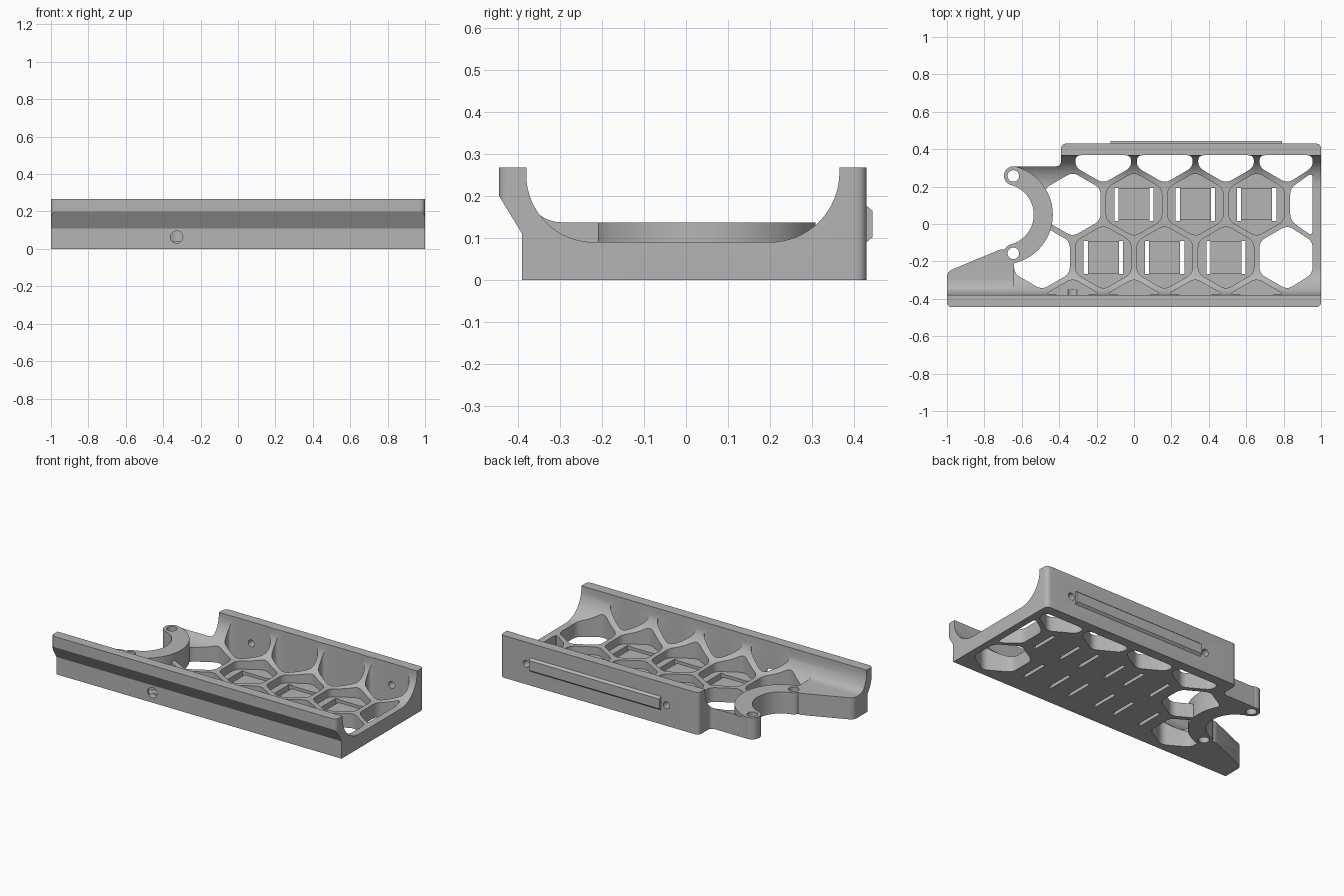
import bpy
import math
from mathutils import Vector

if "Cube" in bpy.data.objects:
    bpy.data.objects.remove(bpy.data.objects["Cube"])

grey = bpy.data.materials.new("plain grey")
grey.use_nodes = True
grey.diffuse_color = (0.46, 0.46, 0.46, 1)
grey.node_tree.nodes["Principled BSDF"].inputs["Base Color"].default_value = grey.diffuse_color


def prism(name, pts, lo, hi, axis="z"):
    """Extrude a 2D outline: (x, y) along z, (y, z) along x, or (x, z) along y."""
    place = {"z": lambda a, b, h: (a, b, h),
             "x": lambda a, b, h: (h, a, b),
             "y": lambda a, b, h: (a, h, b)}[axis]
    n = len(pts)
    verts = [place(a, b, h) for h in (lo, hi) for a, b in pts]
    faces = [tuple(range(n))[::-1], tuple(range(n, 2 * n))]
    faces += [(i, (i + 1) % n, (i + 1) % n + n, i + n) for i in range(n)]
    mesh = bpy.data.meshes.new(name)
    mesh.from_pydata(verts, [], faces)
    mesh.materials.append(grey)
    obj = bpy.data.objects.new(name, mesh)
    bpy.context.collection.objects.link(obj)
    # consistent outward normals
    bpy.context.view_layer.objects.active = obj
    obj.select_set(True)
    bpy.ops.object.mode_set(mode="EDIT")
    bpy.ops.mesh.select_all(action="SELECT")
    bpy.ops.mesh.normals_make_consistent(inside=False)
    bpy.ops.object.mode_set(mode="OBJECT")
    obj.select_set(False)
    return obj


def combine(obj, other, op):
    """Apply a boolean and discard the other object."""
    mod = obj.modifiers.new("bool", "BOOLEAN")
    mod.object, mod.operation, mod.solver = other, op, "EXACT"
    bpy.context.view_layer.objects.active = obj
    bpy.ops.object.modifier_apply(modifier=mod.name)
    bpy.data.objects.remove(other)


def rounded(pts, r, steps=5):
    """Round every corner of an outline."""
    out = []
    for i, p in enumerate(pts):
        p = Vector(p)
        a, b = Vector(pts[i - 1]) - p, Vector(pts[(i + 1) % len(pts)]) - p
        a *= min(r / a.length, 0.45)
        b *= min(r / b.length, 0.45)
        for k in range(steps + 1):
            t = k / steps
            out.append(tuple(p + a * (1 - t) ** 2 + b * t ** 2))
    return out


def arc(cx, cy, r, start, end, n=16):
    angles = [math.radians(start + (end - start) * k / n) for k in range(n + 1)]
    return [(cx + r * math.cos(a), cy + r * math.sin(a)) for a in angles]


def circle(cx, cy, r):
    return arc(cx, cy, r, 0, 345, 23)


def box(cx, cy, hx, hy):
    return [(cx - hx, cy - hy), (cx + hx, cy - hy), (cx + hx, cy + hy), (cx - hx, cy + hy)]


def cell(cx, cy):
    """Honeycomb cell kept clear of both walls and the end rim."""
    pts = []
    for k in range(6):
        a = math.radians(30 + 60 * k)
        p = (min(cx + 0.172 * math.cos(a), 0.955),
             max(-0.38, min(cy + 0.172 * math.sin(a), 0.368)))
        if all((Vector(p) - Vector(q)).length > 0.02 for q in pts):
            pts.append(p)
    return rounded(pts, 0.035)


RING_X, RING_Y, RING_R, END = -0.70, 0.05, 0.215, 75
FLOOR, SHELF = 0.09, 0.137

# Tray cross-section with curved inner walls and overhanging front lip
tray_profile = [(-0.39, 0), (0.43, 0), (0.43, 0.267), (0.365, 0.267)]
tray_profile += arc(0.2, 0.255, 0.165, 0, -90)
tray_profile += arc(-0.22, 0.25, 0.16, -90, -180)
tray_profile += [(-0.38, 0.267), (-0.445, 0.267), (-0.445, 0.2), (-0.39, 0.11)]

# Plan outline with curved bite and tapering tail
plan = [(-1, -0.445), (1, -0.445), (1, 0.43), (-0.39, 0.43), (-0.39, 0.308), (-0.645, 0.308)]
plan += arc(RING_X, RING_Y, RING_R, END, -END)
plan += [(-0.70, -0.13), (-1, -0.255)]
plan = rounded(plan, 0.03)

tray = prism("tray", tray_profile, -1.0, 1.0, "x")
combine(tray, prism("plan_cutter", plan, -0.1, 0.5), "INTERSECT")

# Cells: closed pockets with strap slots, and open holes
pitch, row = 0.328, 0.284
pockets = [(k * pitch, 0.105) for k in range(3)]
pockets += [((k - 0.5) * pitch, 0.105 - row) for k in range(3)]
holes = [(-pitch, 0.105), (3 * pitch, 0.105), (-1.5 * pitch, 0.105 - row), (2.5 * pitch, 0.105 - row)]
holes += [((k - 0.5) * pitch, 0.105 + row) for k in range(4)]
edge_pockets = [((k - 1) * pitch, 0.105 - 2 * row) for k in range(4)]

for c in holes:
    combine(tray, prism("hole_cutter", cell(*c), -0.1, 0.5), "DIFFERENCE")
for c in pockets + edge_pockets:
    combine(tray, prism("pocket_cutter", cell(*c), 0.04, 0.5), "DIFFERENCE")
for x, y in pockets:
    combine(tray, prism("recess_cutter", box(x, y, 0.086, 0.082), 0.022, 0.1), "DIFFERENCE")
    for side in (-1, 1):
        slot = box(x + side * 0.094, y, 0.011, 0.088)
        combine(tray, prism("slot_cutter", slot, -0.1, 0.1), "DIFFERENCE")

# Raised tail shelf blending into the front wall
shelf_profile = [(-0.388, 0.002), (0.1, 0.002), (0.1, SHELF)]
shelf_profile += arc(-0.295, SHELF + 0.09, 0.09, -90, -180, 10) + [(-0.388, 0.22)]
tail = prism("tail_shelf", shelf_profile, -1.1, -0.642, "x")
combine(tail, prism("plan_cutter", plan, -0.1, 0.5), "INTERSECT")
combine(tray, tail, "UNION")

# Curved bracket with round ends
lobe = 0.051
ring = arc(RING_X, RING_Y, RING_R + lobe, -END, END, 32)
for sign, turn in ((1, 0), (-1, 180)):
    a = math.radians(sign * END)
    end = (RING_X + RING_R * math.cos(a), RING_Y + RING_R * math.sin(a))
    if sign == 1:
        ring += arc(*end, lobe, END, END + 180, 12)[1:-1]
        ring += arc(RING_X, RING_Y, RING_R - lobe, END, -END, 32)
    else:
        ring += arc(*end, lobe, 180 - END, 360 - END, 12)[1:-1]
combine(tray, prism("bracket", ring, 0, SHELF), "UNION")
for sign in (1, -1):
    combine(tray, prism("screw_cutter", circle(-0.645, RING_Y + sign * 0.207, 0.031), -0.1, 0.5),
            "DIFFERENCE")

# Screw holes through the back and front walls
for x in (-0.5 * pitch, 2.5 * pitch):
    combine(tray, prism("screw_cutter", circle(x, 0.13, 0.022), 0.3, 0.5, "y"), "DIFFERENCE")
combine(tray, prism("screw_cutter", circle(-pitch, 0.063, 0.033), -0.5, -0.35, "y"), "DIFFERENCE")

# Raised bar on the back wall
bar_profile = [(0.42, 0.09), (0.43, 0.09), (0.444, 0.102), (0.444, 0.164), (0.43, 0.176), (0.42, 0.176)]
bar = prism("back_bar", bar_profile, -0.125, 0.79, "x")

for obj in (tray, bar):
    bpy.ops.object.select_all(action="DESELECT")
    obj.select_set(True)
    bpy.context.view_layer.objects.active = obj
    bpy.ops.object.shade_smooth_by_angle(angle=math.radians(30))
